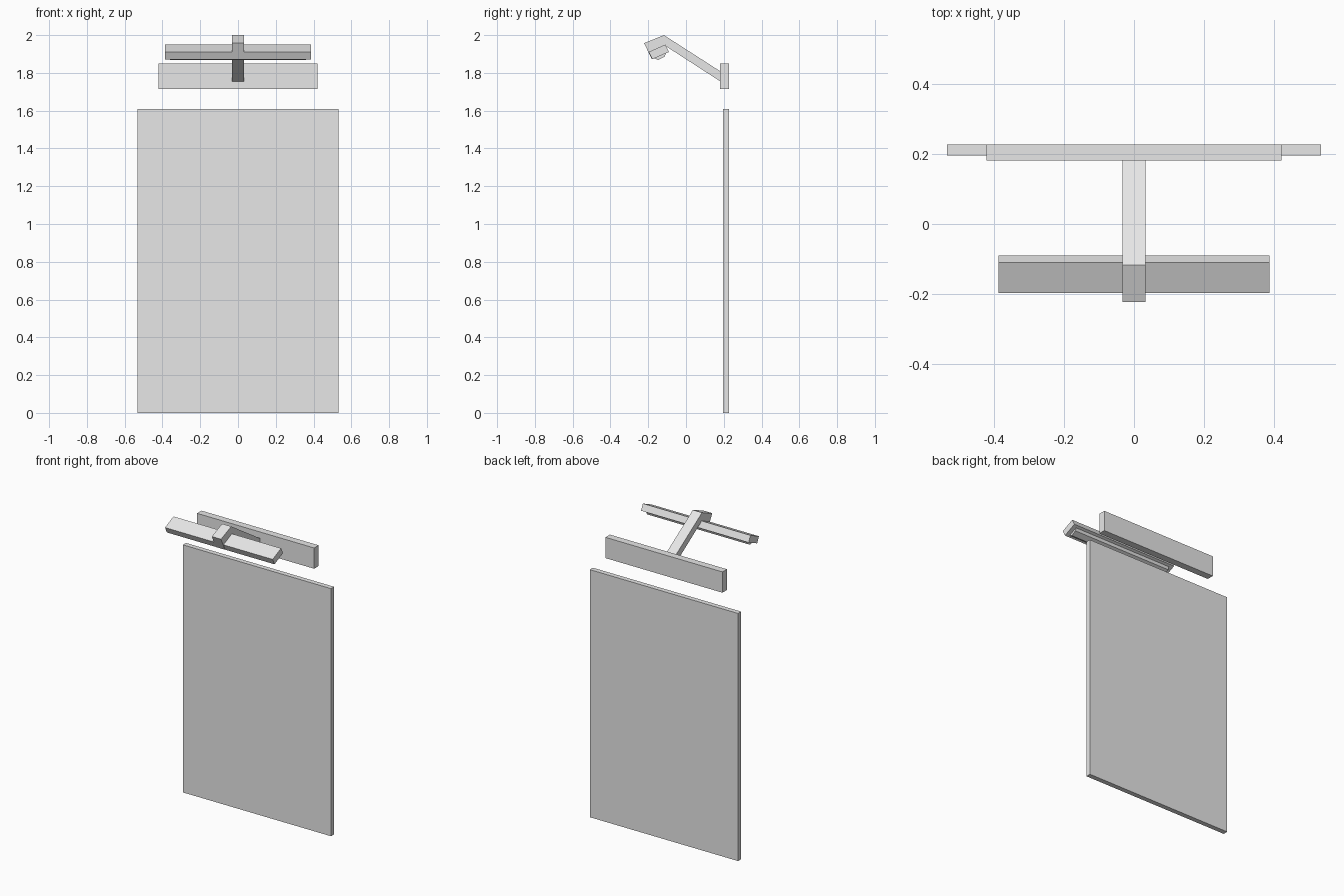
import bpy
import bmesh

default_cube = bpy.data.objects.get("Cube")
if default_cube:
    bpy.data.objects.remove(default_cube, do_unlink=True)

grey = bpy.data.materials.new("light_grey")
grey.use_nodes = True
colour = (0.8, 0.8, 0.8, 1)
grey.diffuse_color = colour
grey.node_tree.nodes["Principled BSDF"].inputs["Base Color"].default_value = colour


def prism(name, half_width, profile):
    """Extrude a (y, z) side profile symmetrically along x."""
    bm = bmesh.new()
    face = bm.faces.new([bm.verts.new((-half_width, y, z)) for y, z in profile])
    result = bmesh.ops.extrude_face_region(bm, geom=[face])
    moved = [v for v in result["geom"] if isinstance(v, bmesh.types.BMVert)]
    bmesh.ops.translate(bm, verts=moved, vec=(2 * half_width, 0, 0))
    bmesh.ops.recalc_face_normals(bm, faces=bm.faces)
    mesh = bpy.data.meshes.new(name)
    bm.to_mesh(mesh)
    bm.free()
    mesh.materials.append(grey)
    obj = bpy.data.objects.new(name, mesh)
    bpy.context.collection.objects.link(obj)
    return obj


def slab(name, half_width, y0, y1, z0, z1):
    return prism(name, half_width, [(y0, z0), (y1, z0), (y1, z1), (y0, z1)])


# Large flat panel and the wall plate floating above it
slab("panel", 0.533, 0.195, 0.227, 0, 1.61)
slab("wall_plate", 0.421, 0.181, 0.227, 1.715, 1.85)

# Sloping arm with the bent bracket that grips the lamp bar
prism("arm", 0.033, [(0.185, 1.753), (0.185, 1.806), (-0.117, 2.0),
                     (-0.222, 1.957), (-0.181, 1.873), (-0.15, 1.9),
                     (-0.112, 1.945)])

# Tilted lamp bar and the bevelled lens under it
prism("lamp_bar", 0.387, [(-0.11, 1.95), (-0.197, 1.911),
                          (-0.178, 1.872), (-0.09, 1.911)])
prism("lens", 0.36, [(-0.106, 1.906), (-0.113, 1.886),
                     (-0.147, 1.868), (-0.168, 1.878)])
